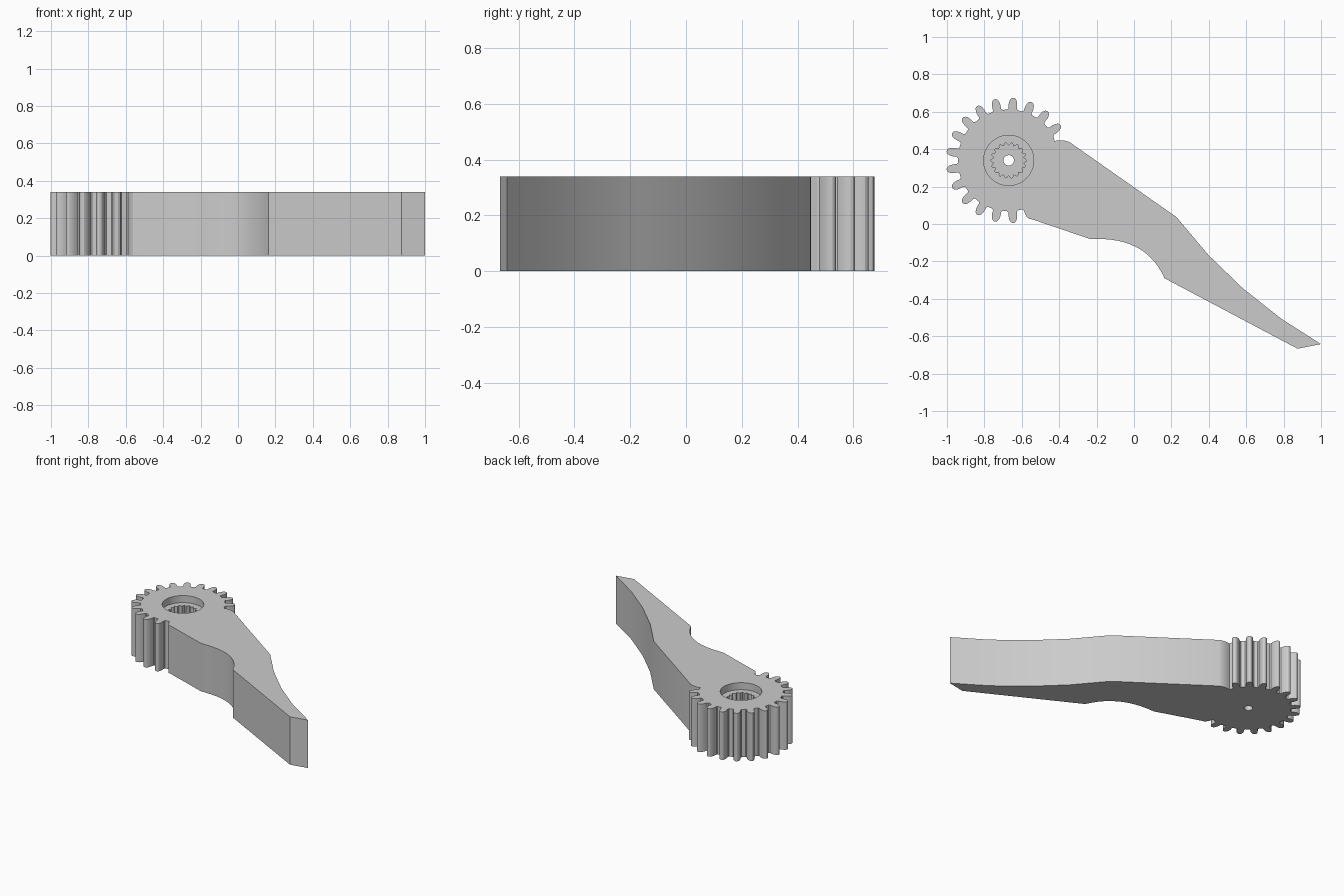
import bpy, bmesh
from math import cos, sin, radians, pi
from mathutils import Vector

cube = bpy.data.objects.get("Cube")
if cube:
    bpy.data.objects.remove(cube, do_unlink=True)

HEIGHT = 0.34
CENTRE = Vector((-0.67, 0.34))
TEETH = 21
STEP = 360 / TEETH

grey = bpy.data.materials.new("light grey plastic")
grey.use_nodes = True
colour = (0.6, 0.6, 0.6, 1)
grey.diffuse_color = colour
grey.node_tree.nodes["Principled BSDF"].inputs["Base Color"].default_value = colour


def polar(radius, degrees):
    a = radians(degrees)
    return CENTRE + Vector((cos(a), sin(a))) * radius


def bezier(p0, p1, p2, count):
    """Points along a quadratic curve, both ends included."""
    pts = []
    for i in range(count + 1):
        t = i / count
        pts.append(Vector(p0) * (1 - t) ** 2 + Vector(p1) * 2 * t * (1 - t) + Vector(p2) * t * t)
    return pts


def prism(name, outline, bottom, top):
    """Extrude a closed outline between two heights."""
    bm = bmesh.new()
    face = bm.faces.new([bm.verts.new((p[0], p[1], bottom)) for p in outline])
    out = bmesh.ops.extrude_face_region(bm, geom=[face])
    verts = [g for g in out["geom"] if isinstance(g, bmesh.types.BMVert)]
    bmesh.ops.translate(bm, verts=verts, vec=(0, 0, top - bottom))
    bmesh.ops.recalc_face_normals(bm, faces=bm.faces)
    mesh = bpy.data.meshes.new(name)
    bm.to_mesh(mesh)
    bm.free()
    mesh.materials.append(grey)
    obj = bpy.data.objects.new(name, mesh)
    bpy.context.collection.objects.link(obj)
    return obj


# Gear teeth, running round the hub on the side away from the arm
flank = [(5.9, 0.272), (4.6, 0.279), (4.4, 0.3), (3.6, 0.318), (2.3, 0.33), (0.8, 0.335)]
outline = []
for k in range(2, 18):
    mid = k * STEP
    outline += [polar(r, mid - a) for a, r in flank]
    if k < 17:
        outline += [polar(r, mid + a) for a, r in reversed(flank)]

# Lever arm: belly, scooped underside, pointed tip, hollow back, shoulder
outline += [Vector((-0.53, 0.02)), Vector((-0.235, -0.08))]
outline += bezier((-0.19, -0.08), (0.07, -0.08), (0.163, -0.29), 14)
outline += [Vector(p) for p in [(0.875, -0.667), (1.0, -0.642), (0.785, -0.505),
                                (0.58, -0.342), (0.398, -0.166), (0.227, 0.037)]]
outline += bezier((-0.345, 0.438), (-0.38, 0.453), (-0.424, 0.444), 5)
lever = prism("gear_lever", outline, 0, HEIGHT)

# Stepped socket: round recess, splined bore and screw hole
recess = [polar(0.134, i * 360 / 48) for i in range(48)]
spline = [polar(0.088 + 0.008 * cos(i * pi / 3), i * 360 / 108) for i in range(108)]
screw = [polar(0.028, i * 360 / 24) for i in range(24)]
cutters = [prism("recess_cutter", recess, HEIGHT - 0.05, HEIGHT + 0.1),
           prism("spline_cutter", spline, 0.15, HEIGHT),
           prism("screw_cutter", screw, -0.1, 0.2)]

bpy.ops.object.select_all(action="DESELECT")
bpy.context.view_layer.objects.active = lever
lever.select_set(True)
for cutter in cutters:
    cutter.hide_render = True
    mod = lever.modifiers.new(cutter.name, "BOOLEAN")
    mod.operation = "DIFFERENCE"
    mod.solver = "EXACT"
    mod.object = cutter
    bpy.ops.object.modifier_apply(modifier=mod.name)
    bpy.data.objects.remove(cutter, do_unlink=True)

bpy.ops.object.shade_smooth_by_angle(angle=radians(30))
